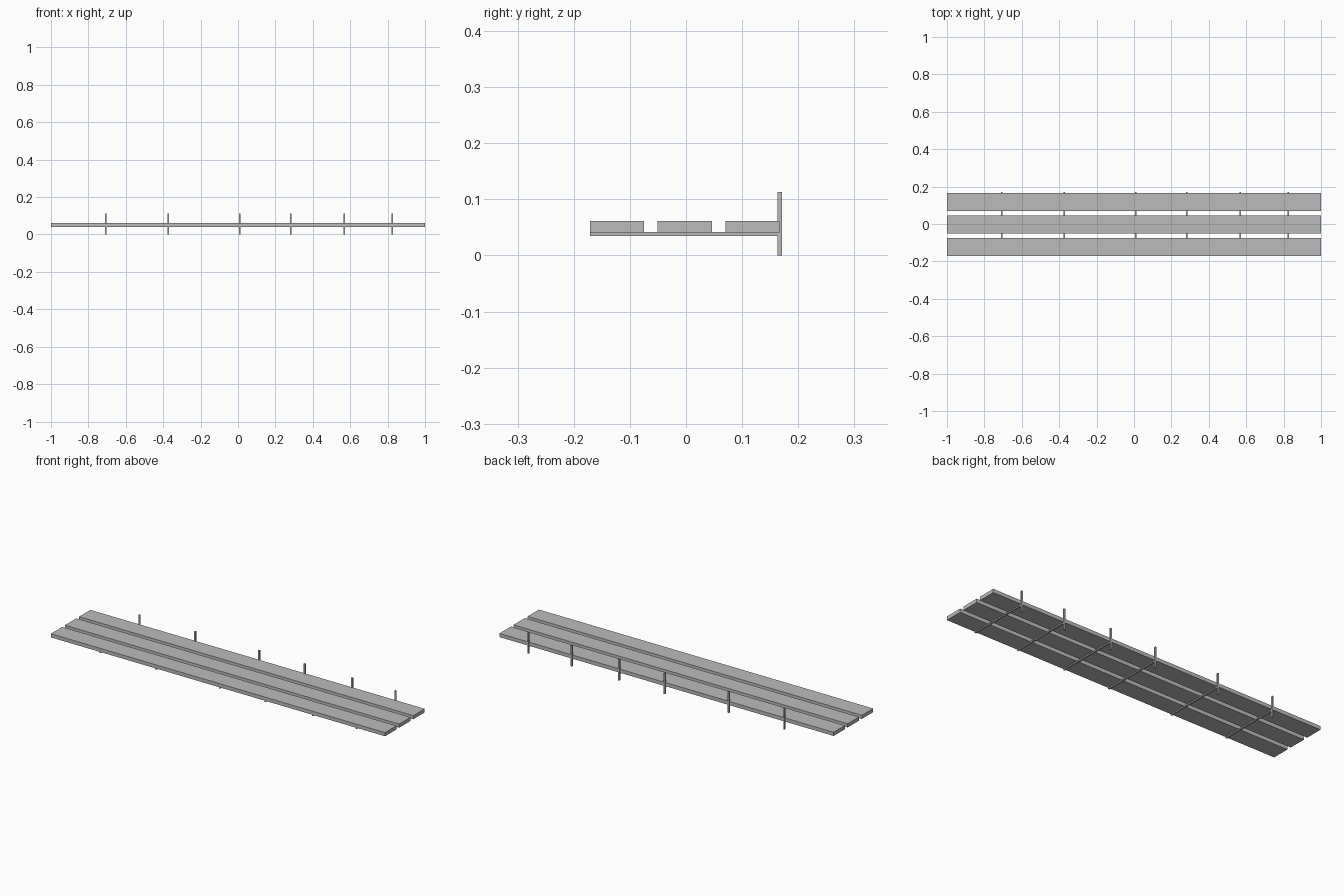
import bpy

old = bpy.data.objects.get("Cube")
if old:
    bpy.data.objects.remove(old, do_unlink=True)

grey = bpy.data.materials.new("plain grey")
grey.use_nodes = True
colour = (0.5, 0.5, 0.5, 1)
grey.diffuse_color = colour
grey.node_tree.nodes["Principled BSDF"].inputs["Base Color"].default_value = colour


def box(name, low, high):
    """Axis-aligned box between two corners."""
    centre = [(a + b) / 2 for a, b in zip(low, high)]
    bpy.ops.mesh.primitive_cube_add(size=1, location=centre)
    ob = bpy.context.object
    ob.name = name
    ob.scale = [b - a for a, b in zip(low, high)]
    bpy.ops.object.transform_apply(location=False, rotation=False, scale=True)
    ob.data.materials.append(grey)
    return ob


# Three long planks
plank_width = 0.0965
for name, y in (("front", -0.171), ("middle", -0.0505), ("back", 0.07)):
    box(name + "_plank", (-1, y, 0.041), (1, y + plank_width, 0.061))

# Thin cross rails under the planks, each with an upright post at the back
half = 0.004
for i, x in enumerate((-0.706, -0.372, 0.01, 0.283, 0.567, 0.826), start=1):
    box(f"cross_rail_{i}", (x - half, -0.171, 0.035), (x + half, 0.165, 0.0415))
    box(f"back_post_{i}", (x - half, 0.163, 0), (x + half, 0.171, 0.113))
